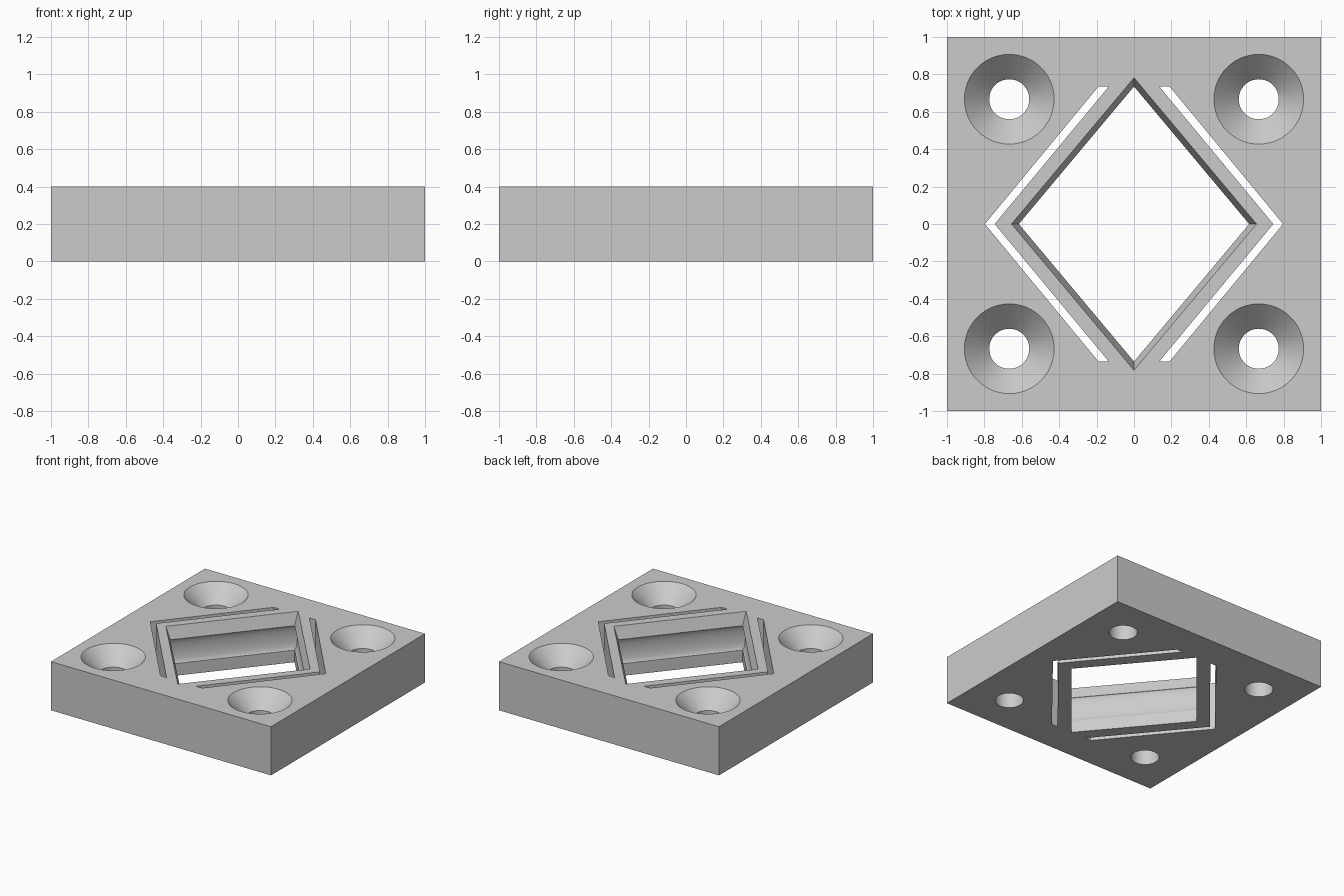
import bpy, bmesh, math

if "Cube" in bpy.data.objects:
    bpy.data.objects.remove(bpy.data.objects["Cube"])

grey = bpy.data.materials.new("light grey")
grey.diffuse_color = (0.6, 0.6, 0.6, 1)
grey.use_nodes = True
grey.node_tree.nodes["Principled BSDF"].inputs["Base Color"].default_value = grey.diffuse_color


def stack(name, rings):
    """Solid made of stacked rings, bottom to top, closed at both ends."""
    bm = bmesh.new()
    loops = [[bm.verts.new(p) for p in ring] for ring in rings]
    n = len(loops[0])
    for a, b in zip(loops, loops[1:]):
        for i in range(n):
            j = (i + 1) % n
            bm.faces.new((a[i], a[j], b[j], b[i]))
    bm.faces.new(loops[0][::-1])
    bm.faces.new(loops[-1])
    bmesh.ops.recalc_face_normals(bm, faces=bm.faces)
    mesh = bpy.data.meshes.new(name)
    bm.to_mesh(mesh)
    bm.free()
    mesh.materials.append(grey)
    ob = bpy.data.objects.new(name, mesh)
    bpy.context.collection.objects.link(ob)
    return ob


def outline(points, z):
    return [(x, y, z) for x, y in points]


def circle(cx, cy, r, z, n=48):
    return [(cx + r * math.cos(2 * math.pi * i / n),
             cy + r * math.sin(2 * math.pi * i / n), z) for i in range(n)]


# Square plate
square = [(-1, -1), (1, -1), (1, 1), (-1, 1)]
plate = stack("plate", [outline(square, 0), outline(square, 0.4)])
cutters = []

# Countersunk screw holes
for sx in (-1, 1):
    for sy in (-1, 1):
        x, y = 0.667 * sx, 0.667 * sy
        profile = [(0.107, -0.1), (0.107, 0.267), (0.24, 0.4), (0.29, 0.45)]
        cutters.append(stack("screw_hole_cutter", [circle(x, y, r, z) for r, z in profile]))

# Spring slots on both sides of the opening
for s in (-1, 1):
    chevron = [(s * x, y) for x, y in ((0.135, -0.735), (0.19, -0.735), (0.797, 0),
                                       (0.19, 0.735), (0.135, 0.735), (0.745, 0))]
    cutters.append(stack("slot_cutter", [outline(chevron, -0.1), outline(chevron, 0.5)]))

# Diamond opening: straight lip, round groove, flared top
profile = [(0.94, -0.1)]
for i in range(13):
    t = i / 12
    profile.append((0.94 + 0.045 * math.sin(math.pi * t), 0.2 - 0.1 * math.cos(math.pi * t)))
profile.append((1.03, 0.45))
diamond = [(0.655, 0), (0, 0.782), (-0.655, 0), (0, -0.782)]
cutters.append(stack("opening_cutter",
                     [outline([(x * k, y * k) for x, y in diamond], z) for k, z in profile]))

# Cut everything out of the plate
for cutter in cutters:
    cutter.hide_render = True
    mod = plate.modifiers.new("cut", "BOOLEAN")
    mod.operation = "DIFFERENCE"
    mod.solver = "EXACT"
    mod.object = cutter
bpy.context.view_layer.objects.active = plate
plate.select_set(True)
for mod in list(plate.modifiers):
    bpy.ops.object.modifier_apply(modifier=mod.name)
for cutter in cutters:
    bpy.data.objects.remove(cutter)

bpy.ops.object.select_all(action="DESELECT")
plate.select_set(True)
bpy.ops.object.shade_smooth_by_angle(angle=math.radians(25))
